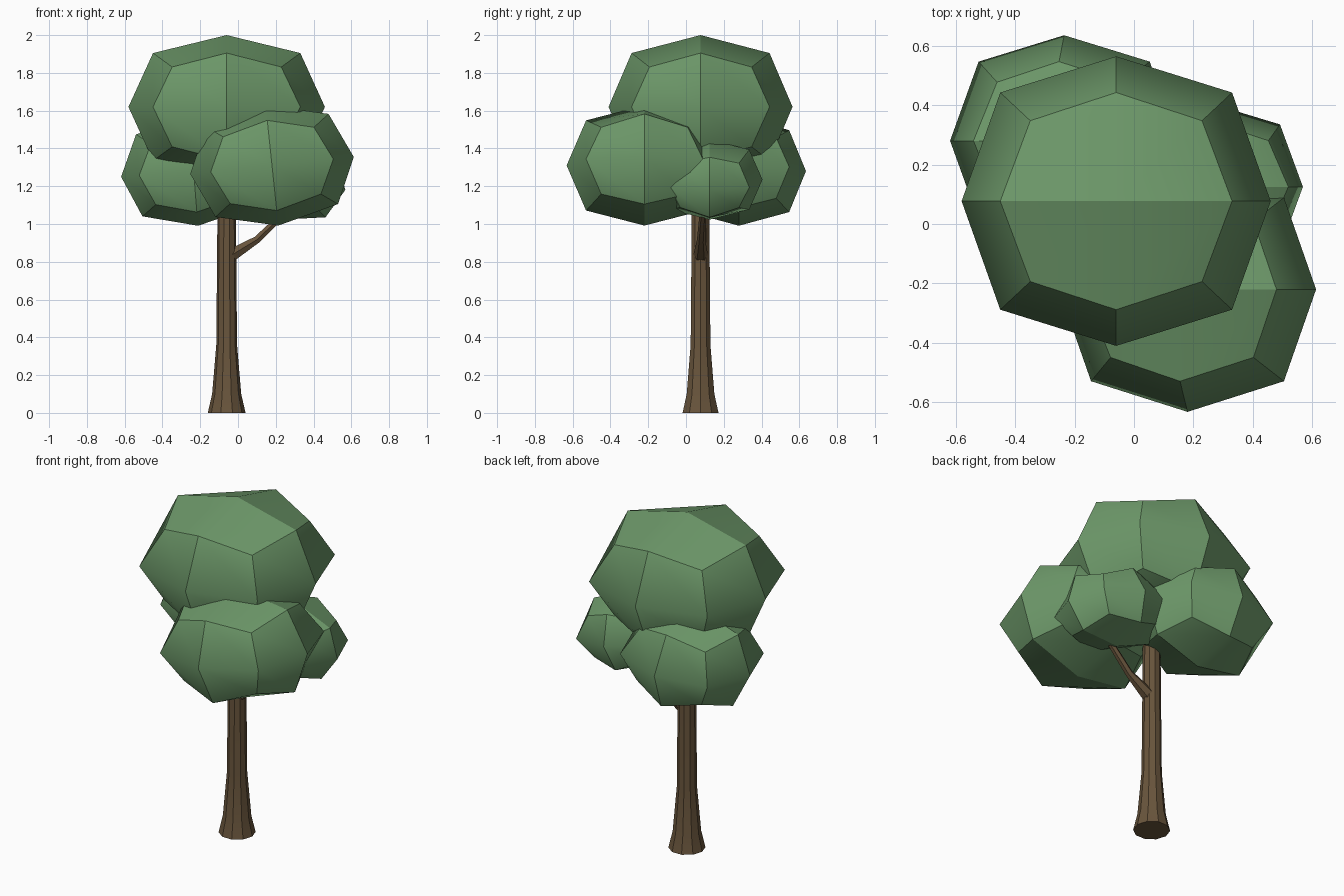
import bpy, bmesh, math
from mathutils import Vector, Matrix

if "Cube" in bpy.data.objects:
    bpy.data.objects.remove(bpy.data.objects["Cube"])


def material(name, color):
    m = bpy.data.materials.new(name)
    m.diffuse_color = (*color, 1)
    m.use_nodes = True
    m.node_tree.nodes["Principled BSDF"].inputs["Base Color"].default_value = m.diffuse_color
    return m


LEAF = material("leaf_green", (0.15, 0.31, 0.14))
BARK = material("bark_brown", (0.14, 0.09, 0.045))


def finish(bm, name, mat):
    bm.normal_update()
    mesh = bpy.data.meshes.new(name)
    bm.to_mesh(mesh)
    bm.free()
    mesh.materials.append(mat)
    obj = bpy.data.objects.new(name, mesh)
    bpy.context.collection.objects.link(obj)
    return obj


def foliage(name, center, radii, tilt=0):
    """Chunky leaf clump: a cube split once and rounded, stretched and tilted."""
    bm = bmesh.new()
    bmesh.ops.create_cube(bm, size=2)
    bmesh.ops.subdivide_edges(bm, edges=bm.edges[:], cuts=1, use_grid_fill=True)
    for v in bm.verts:
        v.co *= {1: 1, 2: 0.75, 3: 5 / 9}[sum(abs(c) > 0.1 for c in v.co)]
    # side faces blend across the waist, top and bottom blend along y
    for e in bm.edges:
        a, b = (v.co for v in e.verts)
        waist = abs(a.z) + abs(b.z) < 0.01
        ridge = abs(a.x) + abs(b.x) < 0.01 and max(abs(a.z), abs(b.z)) > 0.9
        e.smooth = waist or ridge
    for f in bm.faces:
        f.smooth = True
    bm.transform(Matrix.Translation(center)
                 @ Matrix.Rotation(math.radians(tilt), 4, 'Y')
                 @ Matrix.Diagonal((*radii, 1)))
    return finish(bm, name, LEAF)


def limb(name, path, sides, side_axis=None):
    """Tapered tube through (point, radius) rings; flat rings unless side_axis is given."""
    bm = bmesh.new()
    rings = []
    for i, (p, r) in enumerate(path):
        u, w = Vector((1, 0, 0)), Vector((0, 1, 0))
        if side_axis:
            d = Vector(path[min(i + 1, len(path) - 1)][0]) - Vector(path[max(i - 1, 0)][0])
            u = Vector(side_axis)
            w = d.cross(u).normalized()
        rings.append([bm.verts.new(Vector(p) + r * (u * math.cos(t) + w * math.sin(t)))
                      for t in (2 * math.pi * k / sides for k in range(sides))])
    for lo, hi in zip(rings, rings[1:]):
        for k in range(sides):
            n = (k + 1) % sides
            bm.faces.new((lo[k], lo[n], hi[n], hi[k]))
    bm.faces.new(rings[0][::-1])
    bm.faces.new(rings[-1])
    bmesh.ops.recalc_face_normals(bm, faces=bm.faces[:])
    obj = finish(bm, name, BARK)
    bpy.ops.object.select_all(action='DESELECT')
    obj.select_set(True)
    bpy.context.view_layer.objects.active = obj
    bpy.ops.object.shade_smooth_by_angle(angle=math.radians(30))
    return obj


# Trunk with flared foot, and one side branch
TX, TY = -0.06, 0.077
limb("trunk", [((TX, TY, z), r) for z, r in
               ((0, 0.1), (0.1, 0.077), (0.36, 0.055), (0.8, 0.051), (1.3, 0.047))], 10)
limb("branch", [((-0.06, TY, 0.82), 0.042), ((0.1, 0.08, 0.917), 0.022),
                ((0.25, 0.09, 1.06), 0.018)], 6, (0, 1, 0))

# Canopy clumps
foliage("top_foliage", (-0.06, 0.077, 1.62), (0.52, 0.487, 0.38))
foliage("front_foliage", (0.18, -0.22, 1.31), (0.435, 0.412, 0.32), -6)
foliage("back_foliage", (-0.235, 0.28, 1.28), (0.385, 0.355, 0.29), -4.5)
foliage("right_foliage", (0.26, 0.125, 1.235), (0.313, 0.28, 0.215), 10)
